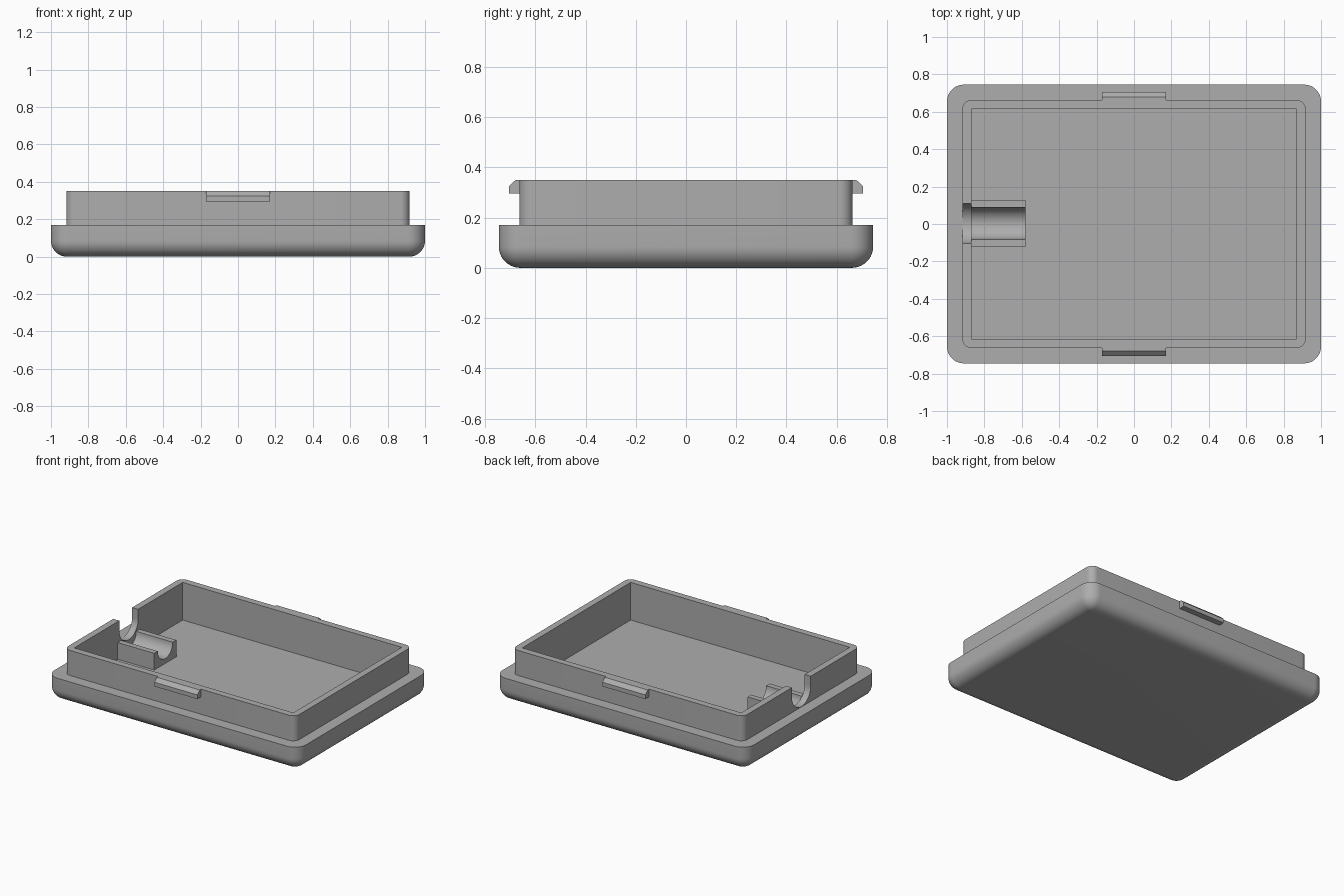
import bpy, bmesh, math

cube = bpy.data.objects.get("Cube")
if cube:
    bpy.data.objects.remove(cube)

grey = bpy.data.materials.new("grey plastic")
grey.use_nodes = True
colour = (0.42, 0.42, 0.42, 1)
grey.diffuse_color = colour
grey.node_tree.nodes["Principled BSDF"].inputs["Base Color"].default_value = colour


def finish(name, bm):
    bmesh.ops.recalc_face_normals(bm, faces=bm.faces)
    mesh = bpy.data.meshes.new(name)
    bm.to_mesh(mesh)
    bm.free()
    mesh.materials.append(grey)
    ob = bpy.data.objects.new(name, mesh)
    bpy.context.scene.collection.objects.link(ob)
    return ob


def rounded_loop(hx, hy, r, steps=10):
    pts = []
    for q, (sx, sy) in enumerate([(1, 1), (-1, 1), (-1, -1), (1, -1)]):
        for i in range(steps + 1):
            a = math.pi / 2 * (q + i / steps)
            pts.append((sx * (hx - r) + r * math.cos(a), sy * (hy - r) + r * math.sin(a)))
    return pts


def stacked(name, layers):
    """Skin rounded rectangles given as (half x, half y, radius, z)."""
    bm = bmesh.new()
    rings = [[bm.verts.new((x, y, z)) for x, y in rounded_loop(hx, hy, r)]
             for hx, hy, r, z in layers]
    for a, b in zip(rings, rings[1:]):
        for i in range(len(a)):
            j = (i + 1) % len(a)
            bm.faces.new((a[i], a[j], b[j], b[i]))
    bm.faces.new(rings[0])
    bm.faces.new(rings[-1])
    return finish(name, bm)


def prism(name, profile, x0, x1):
    """Extrude a (y, z) profile along x."""
    bm = bmesh.new()
    face = bm.faces.new([bm.verts.new((x0, y, z)) for y, z in profile])
    out = bmesh.ops.extrude_face_region(bm, geom=[face])
    moved = [v for v in out["geom"] if isinstance(v, bmesh.types.BMVert)]
    bmesh.ops.translate(bm, verts=moved, vec=(x1 - x0, 0, 0))
    return finish(name, bm)


def box(y0, y1, z0, z1):
    return [(y0, z0), (y1, z0), (y1, z1), (y0, z1)]


def u_shape(yc, zc, r, top, steps=24):
    arc = [(yc + r * math.cos(math.pi * (1 + i / steps)), zc + r * math.sin(math.pi * (1 + i / steps)))
           for i in range(steps + 1)]
    return arc + [(yc + r, top), (yc - r, top)]


def cut(target, cutter):
    mod = target.modifiers.new("cut", "BOOLEAN")
    mod.operation = "DIFFERENCE"
    mod.solver = "EXACT"
    mod.object = cutter
    bpy.context.view_layer.objects.active = target
    bpy.ops.object.modifier_apply(modifier=mod.name)
    bpy.data.objects.remove(cutter)


def smooth(ob):
    bpy.ops.object.select_all(action="DESELECT")
    ob.select_set(True)
    bpy.context.view_layer.objects.active = ob
    bpy.ops.object.shade_smooth_by_angle(angle=math.radians(30))


# Tray: filleted base, ledge and raised rim
fillet, steps = 0.085, 10
layers = []
for i in range(steps + 1):
    a = math.pi / 2 * i / steps
    inset = fillet * (1 - math.sin(a))
    layers.append((1 - inset, 0.745 - inset, 0.09 - inset, fillet * (1 - math.cos(a))))
layers += [(1, 0.745, 0.09, 0.17), (0.918, 0.663, 0.05, 0.17), (0.918, 0.663, 0.05, 0.35)]
tray = stacked("tray", layers)
cut(tray, prism("cavity", box(-0.615, 0.615, 0.08, 0.5), -0.87, 0.87))

# Cable opening through the rim
cut(tray, prism("opening", u_shape(0.003, 0.28, 0.107, 0.5), -0.95, -0.8))
smooth(tray)

# Cable cradle with a round trough and an undercut near the wall
cradle = prism("cable_cradle", box(-0.122, 0.128, 0.08, 0.2), -0.87, -0.58)
cut(cradle, prism("trough", u_shape(0.003, 0.2, 0.085, 0.4), -0.9, -0.5))
smooth(cradle)

# Snap clips on the front and back of the rim
for name, s in (("front_clip", -1), ("back_clip", 1)):
    profile = [(0.65, 0.295), (0.705, 0.295), (0.705, 0.325), (0.678, 0.35), (0.65, 0.35)]
    prism(name, [(s * y, z) for y, z in profile], -0.17, 0.17)
